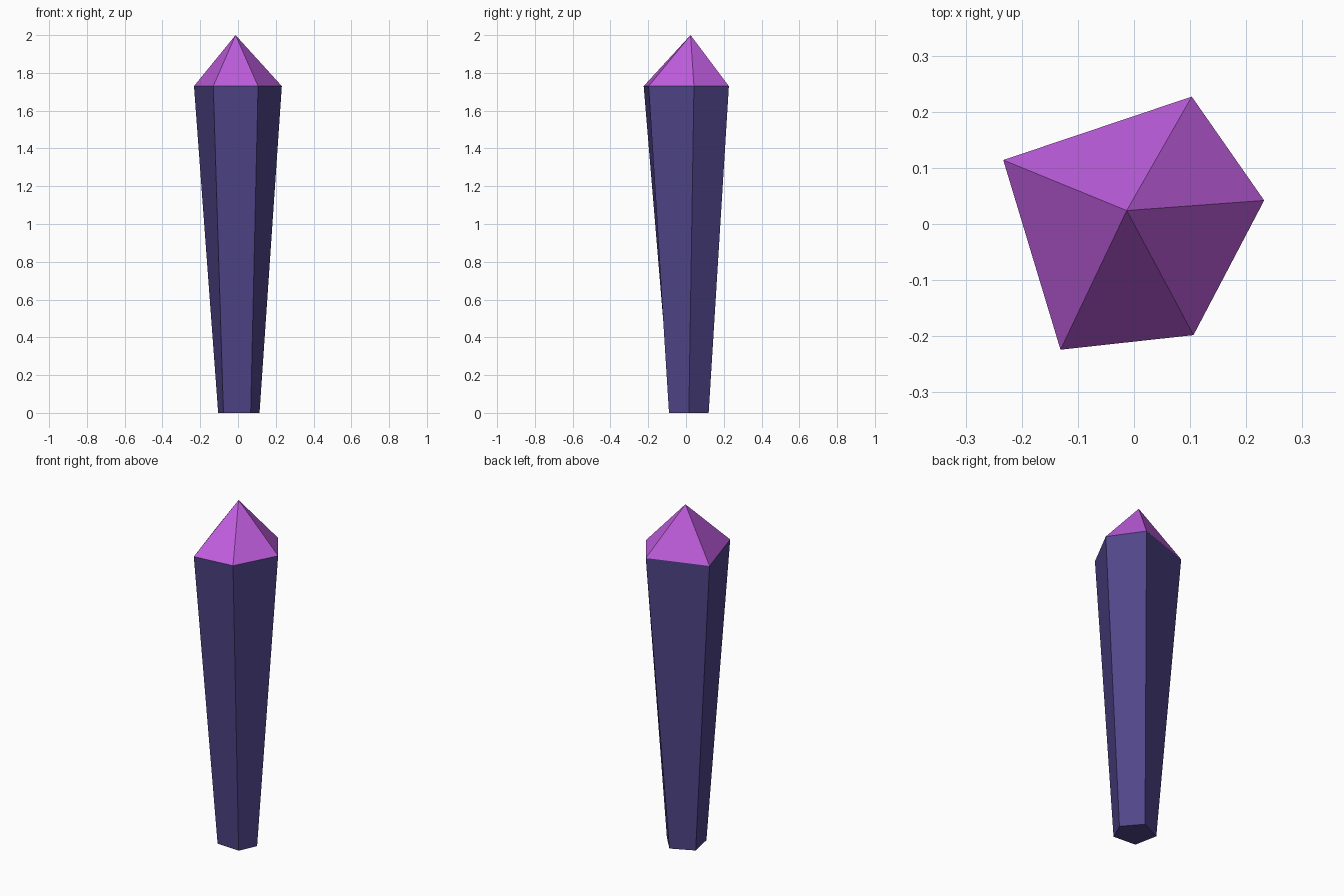
import bpy
import bmesh

if "Cube" in bpy.data.objects:
    bpy.data.objects.remove(bpy.data.objects["Cube"])

# Irregular five-sided outlines, listed counter-clockwise from above
FOOT = [(0.114, 0.015), (0.024, 0.12), (-0.105, 0.06), (-0.077, -0.08), (0.067, -0.09)]
SHOULDER = [(0.232, 0.042), (0.103, 0.227), (-0.233, 0.114), (-0.131, -0.224), (0.106, -0.198)]
SHOULDER_Z = 1.73
APEX = (-0.013, 0.024, 2.0)


def ring(bm, outline, z):
    return [bm.verts.new((x, y, z)) for x, y in outline]


def finish(bm, name, color):
    mesh = bpy.data.meshes.new(name)
    bm.to_mesh(mesh)
    bm.free()
    mat = bpy.data.materials.new(name + "_color")
    mat.diffuse_color = color
    mat.use_nodes = True
    mat.node_tree.nodes["Principled BSDF"].inputs["Base Color"].default_value = mat.diffuse_color
    mesh.materials.append(mat)
    obj = bpy.data.objects.new(name, mesh)
    bpy.context.collection.objects.link(obj)


# Tapered crystal shaft, closed underneath
bm = bmesh.new()
low = ring(bm, FOOT, 0)
high = ring(bm, SHOULDER, SHOULDER_Z)
for i in range(5):
    j = (i + 1) % 5
    bm.faces.new((low[i], low[j], high[j], high[i]))
bm.faces.new(low[::-1])
finish(bm, "crystal_shaft", (0.08, 0.06, 0.25, 1))

# Pointed crystal tip
bm = bmesh.new()
base = ring(bm, SHOULDER, SHOULDER_Z)
apex = bm.verts.new(APEX)
for i in range(5):
    bm.faces.new((base[i], base[(i + 1) % 5], apex))
finish(bm, "crystal_tip", (0.52, 0.11, 0.73, 1))
